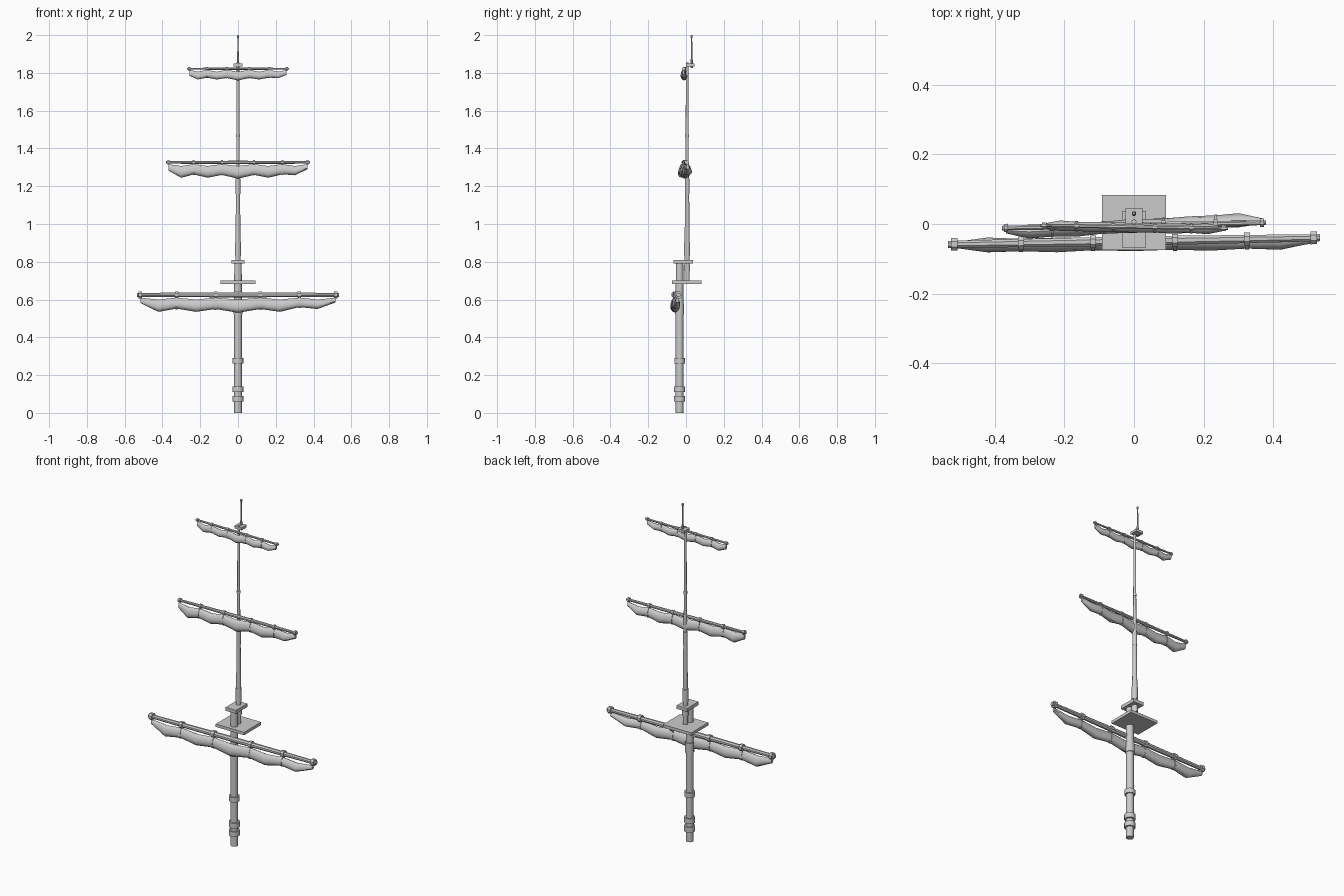
import bpy, bmesh, math
from mathutils import Vector

if "Cube" in bpy.data.objects:
    bpy.data.objects.remove(bpy.data.objects["Cube"])


def finish(bm, name, angle=35):
    bmesh.ops.recalc_face_normals(bm, faces=bm.faces[:])
    me = bpy.data.meshes.new(name)
    bm.to_mesh(me)
    bm.free()
    ob = bpy.data.objects.new(name, me)
    bpy.context.collection.objects.link(ob)
    bpy.ops.object.select_all(action='DESELECT')
    ob.select_set(True)
    bpy.context.view_layer.objects.active = ob
    bpy.ops.object.shade_smooth_by_angle(angle=math.radians(angle))
    return ob


def loft(bm, rings):
    # skin a list of equal point rings and cap both ends
    rows = [[bm.verts.new(p) for p in r] for r in rings]
    n = len(rows[0])
    for a, b in zip(rows, rows[1:]):
        for i in range(n):
            j = (i + 1) % n
            bm.faces.new((a[i], a[j], b[j], b[i]))
    bm.faces.new(rows[0][::-1])
    bm.faces.new(rows[-1])


def pole(name, y, profile, sides=12):
    # vertical turned part from (z, radius) pairs
    bm = bmesh.new()
    angs = [2 * math.pi * (i + .5) / sides for i in range(sides)]
    loft(bm, [[(r * math.cos(a), y + r * math.sin(a), z) for a in angs] for z, r in profile])
    return finish(bm, name)


def box(name, x, y0, y1, z0, z1):
    bm = bmesh.new()
    loft(bm, [[(-x, y0, z), (x, y0, z), (x, y1, z), (-x, y1, z)] for z in (z0, z1)])
    return finish(bm, name)


# lower mast with its hoops
MY = -0.034
pole("lower_mast", MY, [(0, .021), (.685, .021), (.8, .02)])
for i, (z0, z1, r) in enumerate([(.06, .09, .03), (.11, .14, .03), (.262, .29, .029), (.52, .58, .025)]):
    pole(f"mast_hoop_{i}", MY, [(z0, r), (z1, r)])

# platform and mast caps
box("top_platform", .092, -.075, .083, .683, .7)
box("lower_mast_cap", .034, -.067, .038, .79, .81)
box("upper_mast_cap", .024, 0, .046, 1.835, 1.85)

# topmast, topgallant mast and flagpole
TY = .006
pole("topmast", TY, [(.69, .014), (.9, .014), (1.17, .011), (1.3, .009), (1.47, .008), (1.855, .007)])
for i, (z0, z1, r) in enumerate([(.75, .785, .017), (.83, .905, .0165), (1.16, 1.24, .0125), (1.46, 1.475, .0105)]):
    pole(f"topmast_hoop_{i}", TY, [(z0, r), (z1, r)])
pole("flagpole", .03, [(1.825, .007), (1.87, .007), (1.875, .005), (1.985, .003)], 8)
pole("flagpole_button", .03, [(1.984, .003), (1.988, .006), (1.996, .006), (2.0, .003)], 8)


def rig(name, half, z, y0, slope, r_mid, r_end, ties, tie_r, sail_top, depth, sail_y, sail_slope, bottoms):
    """yard with collars, and a furled sail hanging under it held by straps"""
    def yard_ring(x, r, n=8):
        return [(x, y0 + slope * x + r * math.cos(2 * math.pi * (i + .5) / n),
                 z + r * math.sin(2 * math.pi * (i + .5) / n)) for i in range(n)]

    bm = bmesh.new()
    loft(bm, [yard_ring(x, r) for x, r in [(-half, r_end), (-half * .5, (r_mid + r_end) / 2),
              (0, r_mid), (half * .5, (r_mid + r_end) / 2), (half, r_end)]])
    finish(bm, name + "_yard")

    w = .009 if half > .5 else .006
    end = half - 2 * w
    bm = bmesh.new()
    for x in [-end, end] + [s * t for t in ties for s in (-1, 1)]:
        loft(bm, [yard_ring(x - w, tie_r), yard_ring(x + w, tie_r)])
    finish(bm, name + "_yard_collars")

    # sail stations: ends, ties and billows between them
    b, a = ties
    xs = [-end, -(end + a) / 2, -a, -(a + b) / 2, -b, 0, b, (a + b) / 2, a, (end + a) / 2, end]

    def sail_ring(i, dx=0, grow=1.0, n=12):
        x, zb = xs[i], bottoms[i]
        edge = i in (0, 10)
        tied = i in (2, 4, 6, 8)
        top = sail_top + (.006 if tied or edge else -.004)
        d = depth * (.4 if edge else .85 if tied else 1.0)
        cy = sail_y + sail_slope * x
        if edge:
            cy = (cy + y0 + slope * x) / 2
        zc, h = (top + zb) / 2, (top - zb) / 2
        pts = []
        for k in range(n):
            t = 2 * math.pi * k / n
            lump = 1 + .06 * math.sin(3 * t + i * 1.7)
            fat = 1 - .22 * math.sin(t)
            pts.append((x + dx, cy + grow * d * fat * lump * math.cos(t), zc + grow * h * math.sin(t)))
        return pts

    bm = bmesh.new()
    loft(bm, [sail_ring(i) for i in range(11)])
    finish(bm, name + "_furled_sail", 40)

    bm = bmesh.new()
    for i in (2, 4, 6, 8):
        loft(bm, [sail_ring(i, -w * .6, 1.14), sail_ring(i, w * .6, 1.14)])
    finish(bm, name + "_sail_straps")


rig("main", .535, .625, -.049, .018, .015, .011, (.118, .325), .02, .604, .021, -.057, .01,
    [.582, .535, .552, .535, .55, .53, .55, .535, .56, .55, .585])
rig("middle", .38, 1.326, -.004, .02, .01, .007, (.085, .235), .013, 1.311, .02, -.006, .055,
    [1.283, 1.245, 1.262, 1.245, 1.26, 1.24, 1.26, 1.245, 1.263, 1.258, 1.29])
rig("upper", .27, 1.822, -.008, -.015, .007, .005, (.06, .165), .009, 1.81, .015, -.01, -.02,
    [1.785, 1.765, 1.775, 1.765, 1.773, 1.76, 1.773, 1.765, 1.775, 1.772, 1.79])
